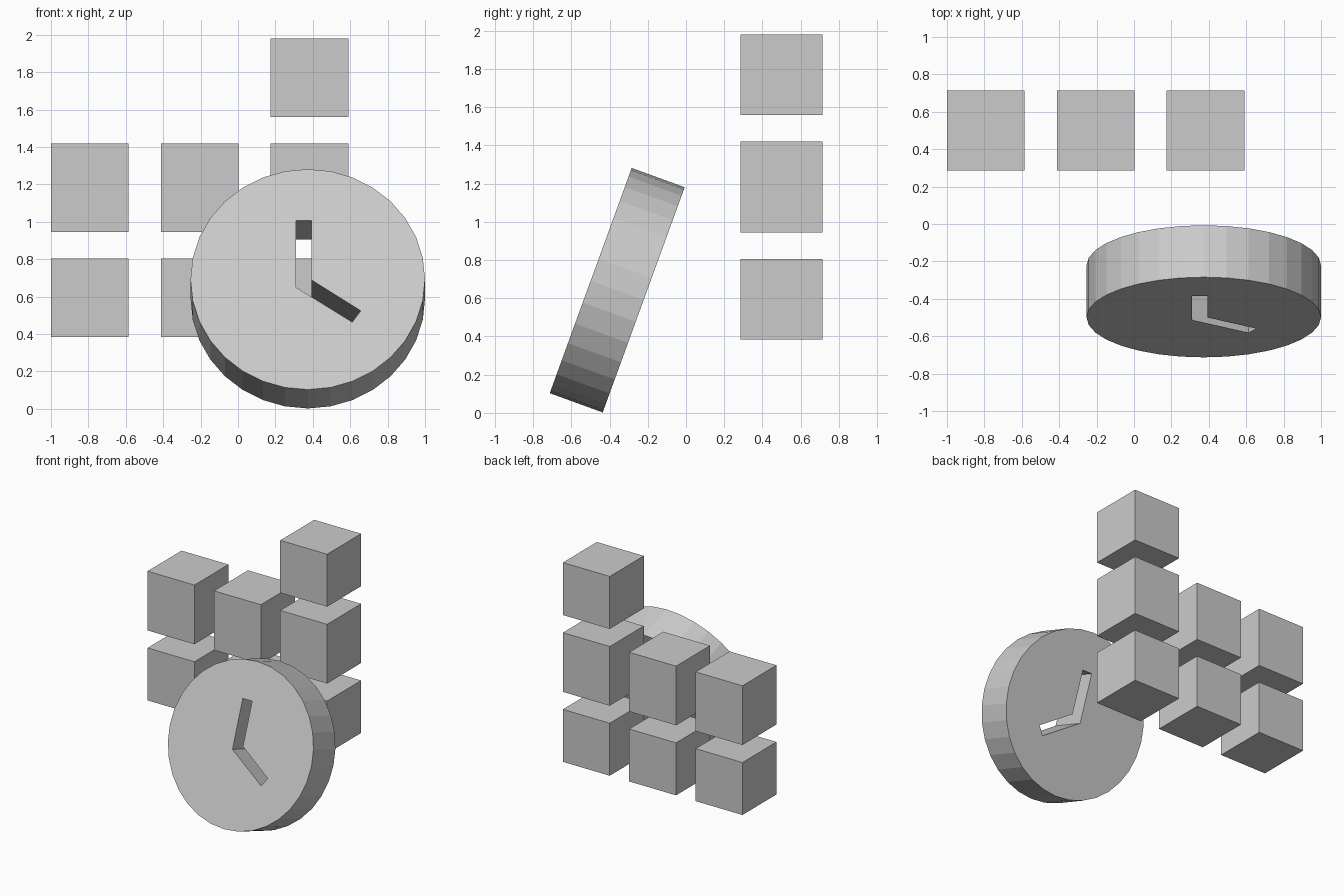
import bpy
import bmesh
from math import radians
from mathutils import Matrix

if "Cube" in bpy.data.objects:
    bpy.data.objects.remove(bpy.data.objects["Cube"])


def finish(bm, name, matrix):
    bmesh.ops.recalc_face_normals(bm, faces=bm.faces)
    mesh = bpy.data.meshes.new(name)
    bm.to_mesh(mesh)
    bm.free()
    obj = bpy.data.objects.new(name, mesh)
    obj.matrix_world = matrix
    bpy.context.collection.objects.link(obj)
    return obj


def block(name, x, z, height):
    bm = bmesh.new()
    bmesh.ops.create_cube(bm, size=1)
    bmesh.ops.scale(bm, vec=(0.415, 0.43, height), verts=bm.verts)
    return finish(bm, name, Matrix.Translation((x, 0.5, z)))


# Grid of floating blocks: two full rows and one block on top at the right
columns = (-0.793, -0.205, 0.382)
rows = (("lower", 0.595, 0.42, columns),
        ("middle", 1.182, 0.474, columns),
        ("top", 1.77, 0.42, columns[2:]))
for row, z, height, xs in rows:
    for i, x in enumerate(xs):
        block(f"{row}_block_{i + 1}", x, z, height)

# Clock disc, leaning back by 20 degrees
pose = Matrix.Translation((0.373, -0.36, 0.642)) @ Matrix.Rotation(radians(70), 4, 'X')
bm = bmesh.new()
bmesh.ops.create_cone(bm, cap_ends=True, segments=32, radius1=0.627,
                      radius2=0.627, depth=0.295)
disc = finish(bm, "clock_disc", pose)

# Clock hands, cut right through the disc
outline = [(-0.062, -0.046), (0.238, -0.243), (0.283, -0.178),
           (0.021, -0.004), (0.021, 0.335), (-0.062, 0.335)]
bm = bmesh.new()
face = bm.faces.new([bm.verts.new((u, v, -0.3)) for u, v in outline])
ext = bmesh.ops.extrude_face_region(bm, geom=[face])
bmesh.ops.translate(bm, vec=(0, 0, 0.6),
                    verts=[g for g in ext["geom"] if isinstance(g, bmesh.types.BMVert)])
cutter = finish(bm, "hands_cutter", pose)
cutter.hide_render = True

cut = disc.modifiers.new("hands", 'BOOLEAN')
cut.operation = 'DIFFERENCE'
cut.solver = 'EXACT'
cut.object = cutter
bpy.context.view_layer.objects.active = disc
bpy.ops.object.modifier_apply(modifier=cut.name)
bpy.data.objects.remove(cutter)
